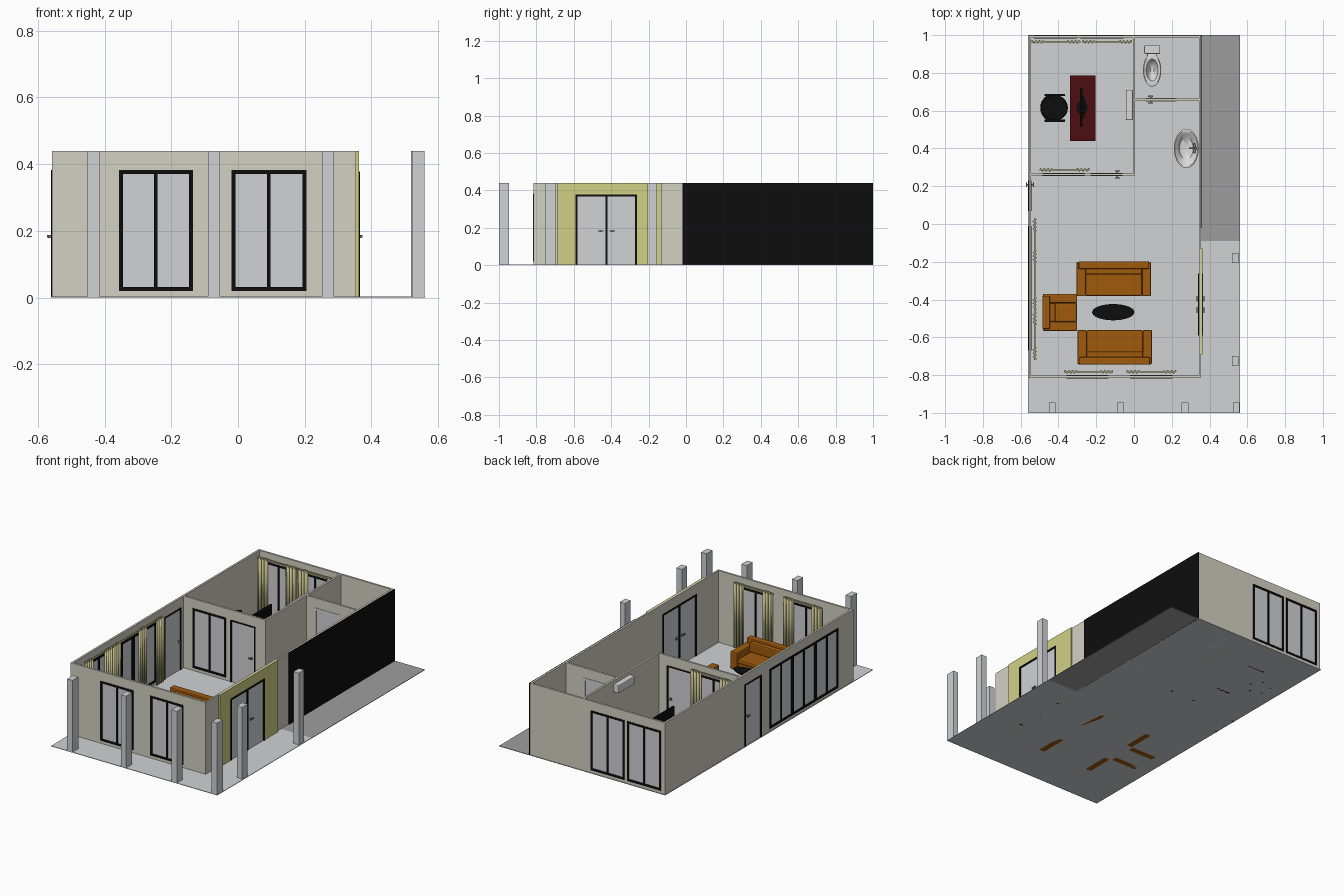
import bpy, bmesh, math
from mathutils import Matrix, Vector

if "Cube" in bpy.data.objects:
    bpy.data.objects.remove(bpy.data.objects["Cube"])

H = 0.44          # wall height
T = 0.012         # wall thickness


def material(name, r, g, b):
    lin = lambda c: (c / 255 / 12.92) if c < 11 else ((c / 255 + 0.055) / 1.055) ** 2.4
    m = bpy.data.materials.new(name)
    m.diffuse_color = (lin(r), lin(g), lin(b), 1)
    m.use_nodes = True
    m.node_tree.nodes["Principled BSDF"].inputs["Base Color"].default_value = m.diffuse_color
    return m


BEIGE = material("wall_beige", 212, 209, 195)
YELLOW = material("panel_yellow", 210, 209, 134)
LIGHT = material("light_grey", 209, 210, 213)
GREY = material("paving_grey", 158, 158, 158)
BLACK = material("black", 13, 13, 13)
ORANGE = material("sofa_orange", 160, 91, 12)
RED = material("desk_dark_red", 76, 14, 18)
KHAKI = material("curtain_khaki", 192, 186, 138)
WHITE = material("ceramic_white", 218, 218, 218)
METAL = material("metal_grey", 125, 125, 120)


def finish(name, bm, mat, smooth=False, bevel=0):
    bmesh.ops.recalc_face_normals(bm, faces=bm.faces)
    me = bpy.data.meshes.new(name)
    bm.to_mesh(me)
    bm.free()
    me.materials.append(mat)
    if smooth:
        me.shade_smooth()
        me.set_sharp_from_angle(angle=math.radians(40))
    ob = bpy.data.objects.new(name, me)
    bpy.context.collection.objects.link(ob)
    if bevel:
        mod = ob.modifiers.new("bevel", 'BEVEL')
        mod.width, mod.segments = bevel, 2
    return ob


def boxes(name, items, mat, bevel=0, matrix=Matrix()):
    """One object made of boxes (x0, x1, y0, y1, z0, z1)."""
    bm = bmesh.new()
    for x0, x1, y0, y1, z0, z1 in items:
        m = Matrix.Translation(((x0 + x1) / 2, (y0 + y1) / 2, (z0 + z1) / 2)) @ \
            Matrix.Diagonal((x1 - x0, y1 - y0, z1 - z0, 1))
        bmesh.ops.create_cube(bm, size=1, matrix=matrix @ m)
    return finish(name, bm, mat, bevel=bevel)


def span(axis, a0, a1, c0, c1, z0, z1):
    """Box running along an axis from a0 to a1, across from c0 to c1."""
    return (a0, a1, c0, c1, z0, z1) if axis == 'x' else (c0, c1, a0, a1, z0, z1)


def lathe(name, profile, loc, sx, sy, mat, steps=32):
    """Elliptical turned shape; the profile holds (radius, height) points."""
    bm = bmesh.new()
    vs = [bm.verts.new((r, 0, z)) for r, z in profile]
    es = [bm.edges.new(p) for p in zip(vs, vs[1:])]
    bmesh.ops.spin(bm, geom=vs + es, cent=(0, 0, 0), axis=(0, 0, 1), angle=math.tau, steps=steps)
    bmesh.ops.remove_doubles(bm, verts=bm.verts, dist=1e-5)
    bmesh.ops.transform(bm, verts=bm.verts, matrix=Matrix.Translation(loc) @ Matrix.Diagonal((sx, sy, 1, 1)))
    return finish(name, bm, mat, smooth=True)


def wall(name, axis, a0, a1, c0, c1, mat, holes=()):
    parts, at = [], a0
    for h0, h1, z0, z1 in sorted(holes):
        if h0 - at > 1e-4:
            parts.append(span(axis, at, h0, c0, c1, 0, H))
        parts.append(span(axis, h0, h1, c0, c1, z1, H))
        if z0 > 0:
            parts.append(span(axis, h0, h1, c0, c1, 0, z0))
        at = h1
    parts.append(span(axis, at, a1, c0, c1, 0, H))
    boxes(name, parts, mat)


def opening(name, axis, hole, c0, c1, frame=BLACK, leaves=2, f=0.012):
    """Frame and panes filling a hole; the frame stands proud of both wall faces."""
    a0, a1, z0, z1 = hole
    p0, p1 = c0 - 0.003, c1 + 0.003
    bars = [span(axis, a0, a0 + f, p0, p1, z0, z1), span(axis, a1 - f, a1, p0, p1, z0, z1),
            span(axis, a0 + f, a1 - f, p0, p1, z1 - f, z1)]
    if z0 > 0:
        bars.append(span(axis, a0 + f, a1 - f, p0, p1, z0, z0 + f))
    if leaves == 2:
        m = (a0 + a1) / 2
        bars.append(span(axis, m - 0.005, m + 0.005, p0, p1, z0, z1 - f))
    boxes(name + "_frame", bars, frame)
    boxes(name + "_pane", [span(axis, a0 + f, a1 - f, c0 + 0.002, c1 - 0.002, z0, z1 - f)], LIGHT)


def handle(name, axis, a0, a1, c):
    boxes(name, [span(axis, a0, a1, c + s * 0.018 - 0.003, c + s * 0.018 + 0.003, 0.18, 0.187) for s in (-1, 1)]
          + [span(axis, (a0 + a1) / 2 - 0.004, (a0 + a1) / 2 + 0.004, c - 0.018, c + 0.018, 0.179, 0.188)], METAL)


def curtain(name, axis, a, c, w=0.068):
    """Wavy hanging cloth, centred on a."""
    bm = bmesh.new()
    pts = []
    for i in range(33):
        t = i / 32
        u, v = a + (t - 0.5) * w, c + 0.009 * math.sin(t * math.tau * 3.5)
        pts.append((u, v) if axis == 'x' else (v, u))
    lo = [bm.verts.new((x, y, 0.015)) for x, y in pts]
    hi = [bm.verts.new((x, y, 0.41)) for x, y in pts]
    for i in range(32):
        bm.faces.new((lo[i], lo[i + 1], hi[i + 1], hi[i]))
    ob = finish(name, bm, KHAKI, smooth=True)
    mod = ob.modifiers.new("thickness", 'SOLIDIFY')
    mod.thickness, mod.offset = 0.003, 0


def drapes(name, axis, a0, a1, c, centres):
    boxes(name + "_pole", [span(axis, a0, a1, c - 0.004, c + 0.004, 0.402, 0.41)], KHAKI)
    for i, a in enumerate(centres):
        curtain(f"{name}_curtain_{i}", axis, a, c)


# Ground slabs
boxes("floor", [(-0.56, 0.355, -1, 1, 0, 0.003), (0.355, 0.56, -1, -0.09, 0, 0.003)], LIGHT)
boxes("side_paving", [(0.355, 0.56, -0.09, 1, 0, 0.003)], GREY)

# Porch pillars
boxes("porch_pillars", [(x - 0.018, x + 0.018, -1, -0.945, 0, H) for x in (-0.433, -0.072, 0.27, 0.541)]
      + [(0.518, 0.554, y - 0.026, y + 0.026, 0, H) for y in (-0.725, -0.18)], LIGHT)

# Openings: (start, end, bottom, top)
front_w = [(-0.357, -0.135, 0.02, 0.383), (-0.02, 0.205, 0.02, 0.383)]
back_w = [(-0.53, -0.302, 0.02, 0.383), (-0.283, -0.055, 0.02, 0.383)]
left_w = [(-0.67 + 0.22 * i, -0.45 + 0.22 * i, 0.02, 0.383) for i in range(3)]
left_door = (0.07, 0.23, 0, 0.38)
main_door = (-0.59, -0.262, 0, 0.378)
office_w, office_door = (-0.485, -0.26, 0.02, 0.383), (-0.23, -0.06, 0, 0.38)
bath_door = (0.06, 0.225, 0, 0.38)

# Walls
wall("front_wall", 'x', -0.545, 0.343, -0.815, -0.803, BEIGE, front_w)
wall("back_wall", 'x', -0.545, 0.343, 0.985, 0.997, BEIGE, back_w)
wall("left_wall", 'y', -0.815, 0.997, -0.557, -0.545, BEIGE, left_w + [left_door])
wall("right_wall", 'y', -0.815, 0.997, 0.343, 0.353, BEIGE, [main_door])
wall("entrance_cladding", 'y', -0.69, -0.13, 0.353, 0.362, YELLOW, [main_door])
wall("black_cladding", 'y', -0.02, 1.0, 0.353, 0.358, BLACK)
wall("office_front_wall", 'x', -0.545, 0.006, 0.256, 0.268, BEIGE, [office_w, office_door])
wall("office_side_wall", 'y', 0.268, 0.985, -0.006, 0.006, BEIGE)
wall("bathroom_wall", 'x', 0.006, 0.343, 0.652, 0.664, BEIGE, [bath_door])

# Windows and doors
for label, axis, holes, c in (("front_window", 'x', front_w, -0.815), ("back_window", 'x', back_w, 0.985),
                              ("left_window", 'y', left_w, -0.557), ("office_window", 'x', [office_w], 0.256)):
    for i, h in enumerate(holes):
        opening(f"{label}_{i}", axis, h, c, c + T)
opening("left_door", 'y', left_door, -0.557, -0.545, leaves=1, f=0.008)
opening("office_door", 'x', office_door, 0.256, 0.268, leaves=1, f=0.008)
opening("bathroom_door", 'x', bath_door, 0.652, 0.664, frame=WHITE, leaves=1)
opening("entrance_door", 'y', main_door, 0.343, 0.362, f=0.01)
handle("left_door_handle", 'y', 0.195, 0.22, -0.551)
handle("office_door_handle", 'x', -0.1, -0.075, 0.262)
handle("bathroom_door_handle", 'x', 0.075, 0.1, 0.658)
for i, y in enumerate((-0.455, -0.395)):
    handle(f"entrance_door_handle_{i}", 'y', y - 0.015, y + 0.015, 0.352)

# Curtains
drapes("front_left", 'x', -0.37, -0.11, -0.782, (-0.335, -0.145))
drapes("front_right", 'x', -0.04, 0.22, -0.782, (-0.005, 0.19))
drapes("left_long", 'y', -0.46, 0.03, -0.526, (-0.42, -0.17, -0.005))
drapes("left_short", 'y', -0.72, -0.46, -0.526, (-0.685, -0.5))
drapes("back_left", 'x', -0.545, -0.283, 0.965, (-0.51, -0.32))
drapes("back_right", 'x', -0.275, -0.01, 0.965, (-0.24, -0.045))
drapes("office_inner", 'x', -0.5, -0.235, 0.287, (-0.465, -0.27))


# Sofas: built facing -y at the origin, then turned
def sofa(name, loc, turn, w):
    m = Matrix.Translation(loc) @ Matrix.Rotation(math.radians(turn), 4, 'Z')
    h, a = w / 2, 0.048
    boxes(name + "_body", [(-h + a, h - a, -0.088, 0.06, 0.008, 0.045), (-h + 0.01, h - 0.01, 0.052, 0.092, 0.008, 0.14)]
          + [(s * h - (a if s > 0 else 0), s * h + (a if s < 0 else 0), -0.092, 0.09, 0, 0.108) for s in (-1, 1)],
          ORANGE, bevel=0.006, matrix=m)
    boxes(name + "_cushions", [(-h + a, h - a, -0.092, 0.05, 0.045, 0.07),
                               (-h + a, h - a, 0.022, 0.056, 0.07, 0.13)], ORANGE, bevel=0.008, matrix=m)


sofa("rear_sofa", (-0.107, -0.29, 0), 0, 0.394)
sofa("front_sofa", (-0.102, -0.653, 0), 180, 0.394)
sofa("armchair", (-0.393, -0.468, 0), 90, 0.196)

# Coffee table
lathe("coffee_table", [(0, 0.003), (0.5, 0.003), (0.5, 0.01), (0.25, 0.02), (0.25, 0.05), (0.9, 0.056),
                       (1, 0.062), (1, 0.07), (0, 0.07)], (-0.11, -0.467, 0), 0.112, 0.043, BLACK)

# Desk with monitor
boxes("desk", [(-0.34, -0.205, 0.44, 0.785, 0.138, 0.152), (-0.33, -0.215, 0.45, 0.462, 0, 0.138),
               (-0.33, -0.215, 0.763, 0.775, 0, 0.138), (-0.228, -0.218, 0.462, 0.763, 0.04, 0.138)], RED)
lathe("monitor_stand", [(0, 0.152), (1, 0.152), (1, 0.157), (0.3, 0.162), (0.25, 0.2), (0, 0.2)],
      (-0.275, 0.617, 0), 0.03, 0.038, BLACK)
boxes("monitor", [(-0.285, -0.273, 0.515, 0.72, 0.175, 0.287), (-0.273, -0.262, 0.56, 0.675, 0.195, 0.265)],
      BLACK, bevel=0.003)

# Office chair
C = Vector((-0.42, 0.615, 0))
lathe("chair_seat", [(0, 0.012), (0.14, 0.012), (0.14, 0.08), (0.9, 0.084), (1, 0.092), (0.95, 0.102), (0, 0.104)],
      C, 0.07, 0.068, BLACK)
for i in range(5):
    boxes(f"chair_leg_{i}", [(0, 0.068, -0.005, 0.005, 0.01, 0.02), (0.058, 0.07, -0.005, 0.005, 0, 0.012)], BLACK,
          matrix=Matrix.Translation(C) @ Matrix.Rotation(i * math.tau / 5, 4, 'Z'))
for i in range(7):
    boxes(f"chair_back_{i}", [(0.066, 0.076, -0.014, 0.014, 0.095 if i == 3 else 0.115, 0.215)], BLACK,
          matrix=Matrix.Translation(C) @ Matrix.Rotation(math.radians(180 + (i - 3) * 18), 4, 'Z'))
for s in (-1, 1):
    y = C.y + s * 0.068
    boxes("chair_arm", [(-0.475, -0.365, y - 0.006, y + 0.006, 0.135, 0.143),
                        (-0.425, -0.413, y - 0.005, y + 0.005, 0.09, 0.135)], BLACK)

# Air conditioner on the office side wall
boxes("air_conditioner", [(-0.043, -0.006, 0.55, 0.71, 0.37, 0.42)], WHITE, bevel=0.006)

# Toilet
lathe("toilet_bowl", [(0, 0), (0.6, 0), (0.5, 0.03), (0.8, 0.055), (1, 0.07), (1, 0.08), (0.92, 0.083),
                      (0.66, 0.08), (0.5, 0.055), (0.2, 0.04), (0, 0.04)], (0.096, 0.815, 0), 0.048, 0.088, WHITE)
boxes("toilet_tank", [(0.058, 0.134, 0.905, 0.942, 0.07, 0.14), (0.054, 0.138, 0.901, 0.946, 0.14, 0.149),
                      (0.07, 0.122, 0.87, 0.93, 0.0, 0.072)], WHITE, bevel=0.004)

# Wash basin with pedestal and tap
lathe("wash_basin", [(0, 0), (0.35, 0), (0.25, 0.03), (0.25, 0.1), (0.7, 0.12), (1, 0.148), (1, 0.156), (0.92, 0.158),
                     (0.75, 0.15), (0.55, 0.128), (0, 0.12)], (0.277, 0.4, 0), 0.066, 0.104, WHITE)
boxes("basin_tap", [(0.322, 0.334, 0.394, 0.406, 0.152, 0.185), (0.29, 0.334, 0.396, 0.404, 0.178, 0.186),
                    (0.316, 0.326, 0.375, 0.425, 0.156, 0.164)], METAL)
